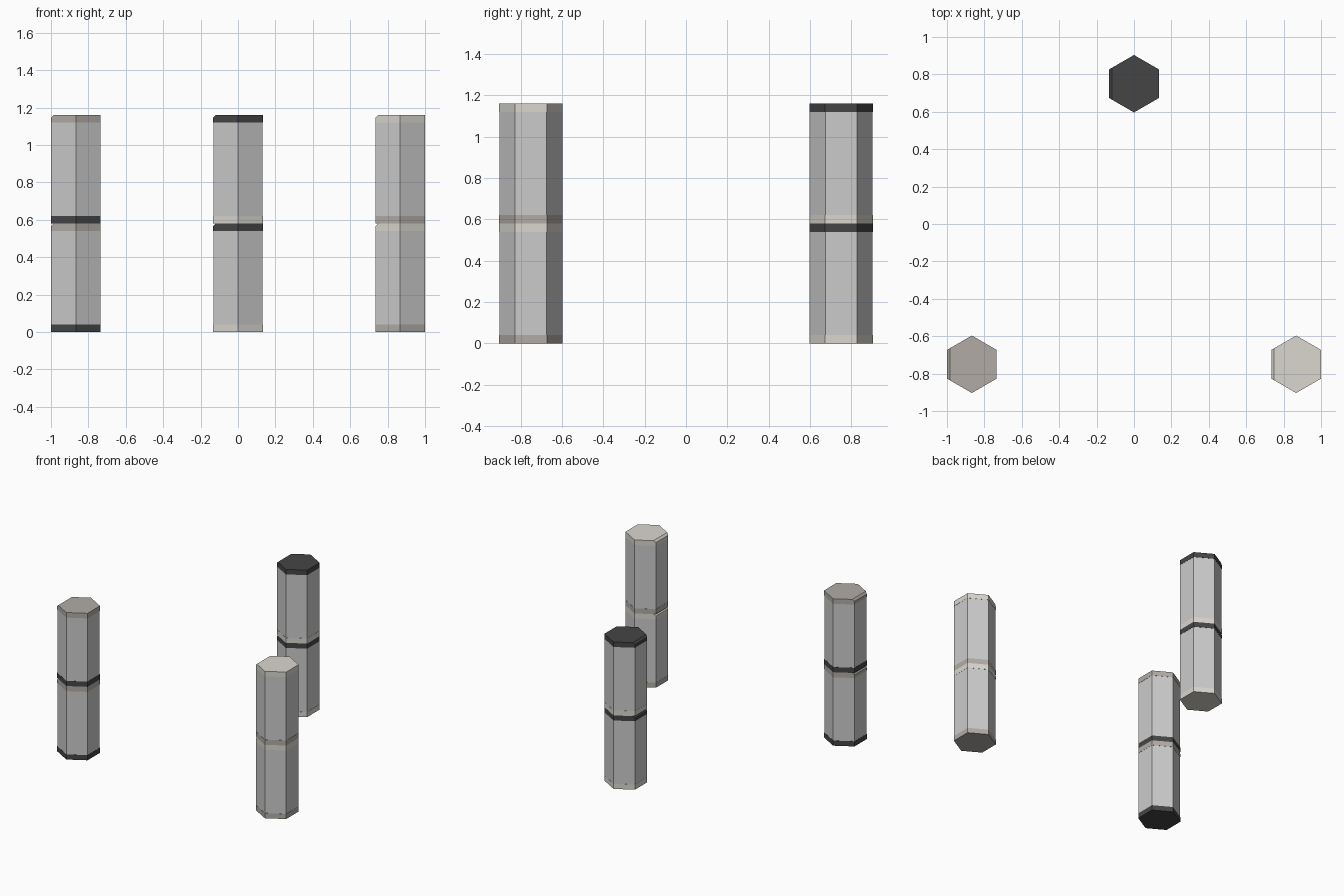
import bpy, bmesh, math

if "Cube" in bpy.data.objects:
    bpy.data.objects.remove(bpy.data.objects["Cube"])

MODULE_H = 0.58
CAP_H = 0.04
BODY_R = 0.152
CAP_R = 0.1535


def colour(name, rgb):
    m = bpy.data.materials.new(name)
    m.diffuse_color = (*rgb, 1)
    m.use_nodes = True
    m.node_tree.nodes["Principled BSDF"].inputs["Base Color"].default_value = m.diffuse_color
    return m


DARK = colour("dark", (0.06, 0.06, 0.06))
LIGHT = colour("light", (0.70, 0.68, 0.62))
TAUPE = colour("taupe", (0.44, 0.41, 0.38))


def hex_prism(name, r, x, y, z0, z1, mat=None, chamfer=False):
    # Hexagon with corners pointing along +y and -y
    bm = bmesh.new()
    ring = [(r * math.sin(i * math.pi / 3), r * math.cos(i * math.pi / 3)) for i in range(6)]
    base = bm.faces.new([bm.verts.new((px, py, z0)) for px, py in ring])
    ext = bmesh.ops.extrude_face_region(bm, geom=[base])
    for v in ext["geom"]:
        if isinstance(v, bmesh.types.BMVert):
            v.co.z = z1
    if not any(f is base for f in bm.faces):
        bm.faces.new([v for v in bm.verts if v.co.z == z0])
    if chamfer:
        # Small chamfer along the left top edge
        edges = [e for e in bm.edges
                 if all(v.co.z > (z0 + z1) / 2 and v.co.x < -0.8 * r for v in e.verts)]
        bmesh.ops.bevel(bm, geom=edges, offset=0.015, segments=1, affect='EDGES')
    bmesh.ops.recalc_face_normals(bm, faces=bm.faces)
    me = bpy.data.meshes.new(name)
    bm.to_mesh(me)
    bm.free()
    if mat:
        me.materials.append(mat)
    ob = bpy.data.objects.new(name, me)
    ob.location = (x, y, 0)
    bpy.context.collection.objects.link(ob)


# Three posts, each a stack of two identical capped modules
posts = [("left", -0.867, -0.75, DARK, TAUPE),
         ("right", 0.867, -0.75, TAUPE, LIGHT),
         ("back", 0.0, 0.75, LIGHT, DARK)]
for side, x, y, low, high in posts:
    for level, label in enumerate(("lower", "upper")):
        z = level * MODULE_H
        top = z + MODULE_H
        name = f"{side}_{label}"
        hex_prism(name + "_bottom_cap", CAP_R, x, y, z, z + CAP_H, low)
        hex_prism(name + "_body", BODY_R, x, y, z + CAP_H, top - CAP_H)
        hex_prism(name + "_top_cap", CAP_R, x, y, top - CAP_H, top, high, chamfer=True)
